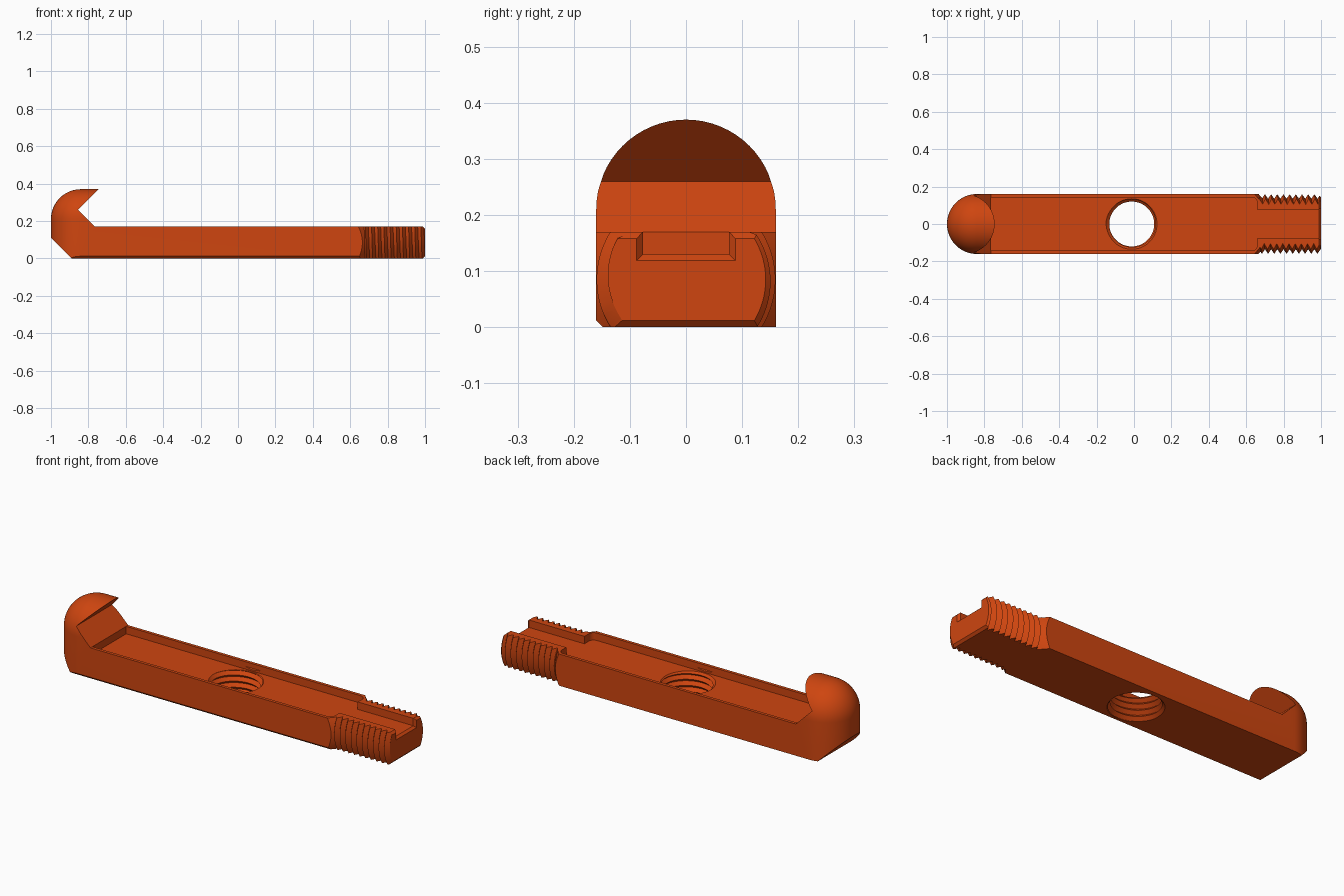
import bpy, bmesh, math
from mathutils import Matrix, Vector

if "Cube" in bpy.data.objects:
    bpy.data.objects.remove(bpy.data.objects["Cube"], do_unlink=True)

orange = bpy.data.materials.new("burnt_orange")
orange.use_nodes = True
COLOUR = (0.62, 0.06, 0.005, 1)
orange.diffuse_color = COLOUR
orange.node_tree.nodes["Principled BSDF"].inputs["Base Color"].default_value = COLOUR

HALF, TOP, FLOOR, MID = 0.16, 0.17, 0.13, 0.085
ALONG_X = Matrix.Rotation(math.pi / 2, 4, "Y")


def finish(name, bm):
    bmesh.ops.recalc_face_normals(bm, faces=bm.faces)
    mesh = bpy.data.meshes.new(name)
    bm.to_mesh(mesh)
    bm.free()
    mesh.materials.append(orange)
    ob = bpy.data.objects.new(name, mesh)
    bpy.context.collection.objects.link(ob)
    return ob


def prism(name, points, axis, a, b):
    """Extrude a flat outline along one axis from a to b."""
    place = {"x": lambda u, v: (a, u, v),
             "y": lambda u, v: (u, a, v),
             "z": lambda u, v: (u, v, a)}[axis]
    bm = bmesh.new()
    face = bm.faces.new([bm.verts.new(place(u, v)) for u, v in points])
    out = bmesh.ops.extrude_face_region(bm, geom=[face])
    shift = Vector([(b - a) * (axis == k) for k in "xyz"])
    for v in out["geom"]:
        if isinstance(v, bmesh.types.BMVert):
            v.co += shift
    return finish(name, bm)


def cone(name, r1, r2, depth, matrix):
    bm = bmesh.new()
    bmesh.ops.create_cone(bm, cap_ends=True, segments=96, radius1=r1, radius2=r2,
                          depth=depth, matrix=matrix)
    return finish(name, bm)


def helical_rod(name, root, crest, pitch, length, matrix, seg=64):
    """Closed rod with a V thread, made along z from zero to length."""
    bm = bmesh.new()
    n = 2 * int(length / pitch - 2.5)
    cols = []
    for i in range(seg + 1):
        t = 2 * math.pi * (i % seg) / seg
        point = lambda r, z: bm.verts.new((r * math.cos(t), r * math.sin(t), z))
        if i < seg:
            row = [point(crest if j % 2 else root, pitch * (0.5 + j / 2 + i / seg))
                   for j in range(n + 1)]
            cols.append([point(root, 0)] + row + [point(root, length)])
    for c, d in zip(cols, cols[1:]):
        for j in range(n + 2):
            bm.faces.new((c[j], d[j], d[j + 1], c[j + 1]))
    # seam: the last column meets the first one a full turn later
    c, d = cols[-1], cols[0]
    bm.faces.new((c[0], d[0], d[1], d[2], d[3], c[1]))
    for j in range(1, n):
        bm.faces.new((c[j], d[j + 2], d[j + 3], c[j + 1]))
    bm.faces.new((c[n], d[n + 2], c[n + 2], c[n + 1]))
    bm.faces.new([c[0] for c in cols])
    bm.faces.new([c[-1] for c in cols])
    bmesh.ops.triangulate(bm, faces=[f for f in bm.faces if len(f.verts) < 7])
    bm.transform(matrix)
    return finish(name, bm)


def combine(target, operation, *tools):
    for tool in tools:
        mod = target.modifiers.new("cut", "BOOLEAN")
        mod.operation, mod.object, mod.solver = operation, tool, "EXACT"
        bpy.context.view_layer.objects.active = target
        bpy.ops.object.modifier_apply(modifier=mod.name)
        bpy.data.objects.remove(tool, do_unlink=True)


# Bar with hooked end, cut from its side outline
bar = prism("hooked_bar", [(-0.89, 0), (0.72, 0), (0.72, TOP), (-0.765, TOP),
                           (-0.855, 0.26), (-0.745, 0.37), (-0.745, 0.42),
                           (-1.1, 0.42), (-1.1, 0.21)], "y", -0.25, 0.25)

# Domed envelope: a ball swept along the bar and downwards
bm = bmesh.new()
for dx in (0, 1.8):
    for dz in (0, -0.5):
        bmesh.ops.create_uvsphere(bm, u_segments=64, v_segments=32, radius=HALF,
                                  matrix=Matrix.Translation((-0.84 + dx, 0, 0.21 + dz)))
hull = bmesh.ops.convex_hull(bm, input=bm.verts)
inner = {g for g in hull["geom_interior"] + hull["geom_unused"]
         if isinstance(g, bmesh.types.BMVert)}
bmesh.ops.delete(bm, geom=list(inner), context="VERTS")
bmesh.ops.dissolve_limit(bm, angle_limit=0.002, verts=bm.verts, edges=bm.edges)
envelope = finish("dome_envelope", bm)

# Lower edge chamfer and tapered shoulder before the thread
edge_clip = prism("edge_clip", [(-0.098, -0.05), (0.3, -0.05), (0.3, 0.5),
                                (-0.3, 0.5), (-0.3, 0.152)], "x", -1.3, 1.3)
shoulder = cone("shoulder_clip", 2.135, 0.135, 2,
                Matrix.Translation((-0.31, 0, MID)) @ ALONG_X)
combine(bar, "INTERSECT", envelope, edge_clip, shoulder)

# Threaded end, flattened above and below and chamfered at the tip
rod = helical_rod("threaded_end", 0.135, 0.1595, 0.033, 0.6,
                  Matrix.Translation((0.56, 0, MID)) @ ALONG_X)
flats = prism("flat_clip", [(0.62, 0), (0.988, 0), (1, 0.012), (1, TOP - 0.012),
                            (0.988, TOP), (0.62, TOP)], "y", -0.3, 0.3)
tip = cone("tip_clip", 0.642, 0.142, 0.5, Matrix.Translation((0.75, 0, MID)) @ ALONG_X)
combine(rod, "INTERSECT", flats, tip)
combine(bar, "UNION", rod)

# Long pocket with rounded corners, running out through a narrow slot
WALL, SLOT, END, R = 0.143, 0.077, 0.658, 0.028
corner = [(END - R + R * math.sin(a), WALL - R + R * math.cos(a))
          for a in (math.pi / 2 * k / 8 for k in range(9))]
side = [(-0.765, WALL)] + corner + [(END, SLOT), (1.1, SLOT)]
pocket = prism("pocket_cutter", side + [(x, -y) for x, y in reversed(side)],
               "z", FLOOR, 0.2)

# Flared mouth of the slot
bm = bmesh.new()
bmesh.ops.create_cube(bm, size=1)
for v in bm.verts:
    outer = v.co.x > 0
    grow = 0.02 if outer else 0
    v.co = (1.01 if outer else 0.988, math.copysign(SLOT + grow, v.co.y),
            0.25 if v.co.z > 0 else FLOOR - grow)
mouth = finish("mouth_cutter", bm)

# Threaded hole with chamfered rims
hole = helical_rod("hole_cutter", 0.12, 0.138, 0.033, 0.5,
                   Matrix.Translation((-0.012, 0, -0.15)))
rims = [cone("rim_cutter", 0.12 + 0.03 * (z < 0.05), 0.12 + 0.03 * (z > 0.05), 0.03,
             Matrix.Translation((-0.012, 0, z))) for z in (0, FLOOR)]
combine(bar, "DIFFERENCE", pocket, mouth, hole, *rims)

bpy.ops.object.select_all(action="DESELECT")
bar.select_set(True)
bpy.context.view_layer.objects.active = bar
bpy.ops.object.shade_smooth_by_angle(angle=math.radians(25))
